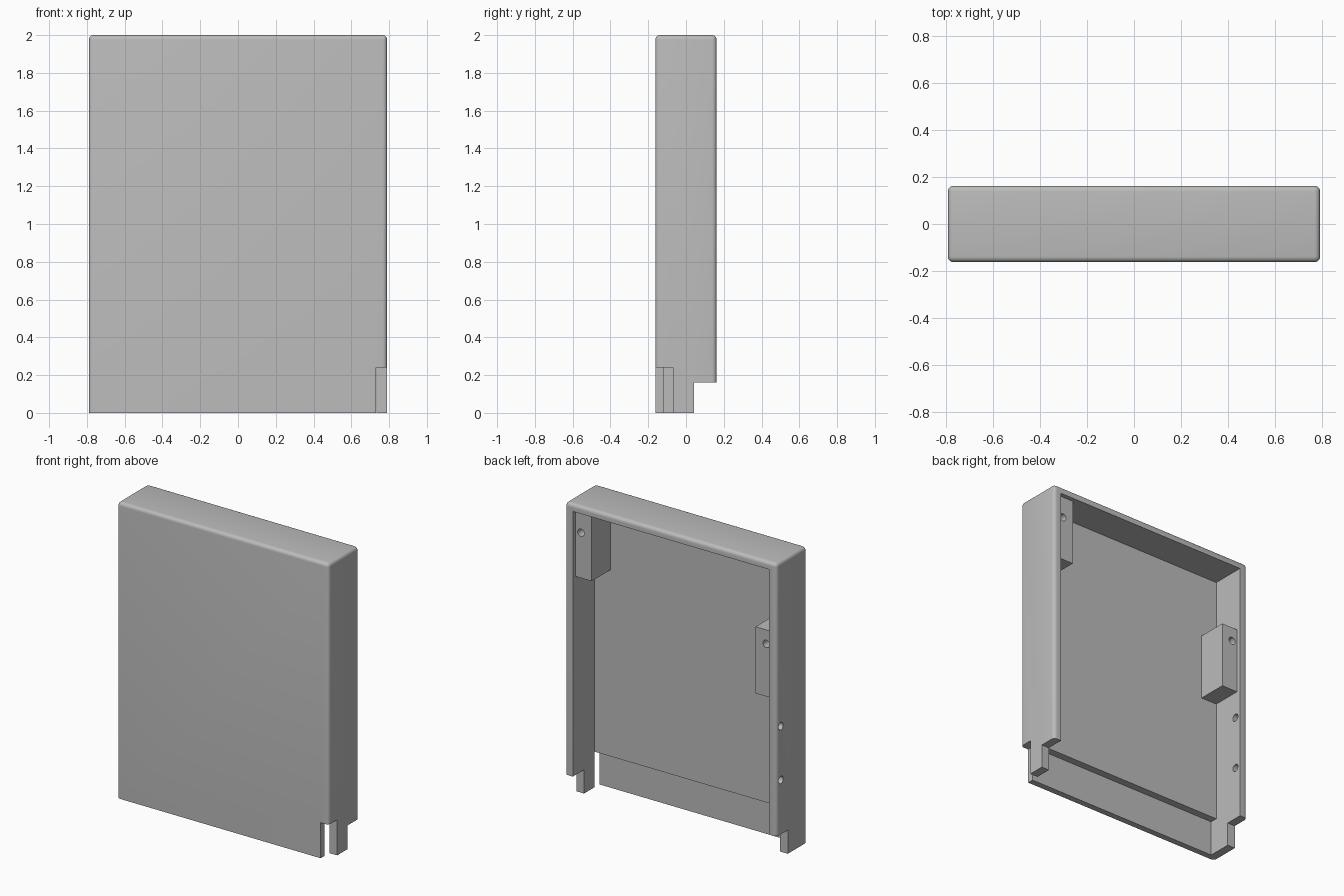
import bpy, bmesh, math
from mathutils import Matrix, Vector

old = bpy.data.objects.get("Cube")
if old:
    bpy.data.objects.remove(old, do_unlink=True)

grey = bpy.data.materials.new("plain grey")
grey.use_nodes = True
grey.diffuse_color = (0.5, 0.5, 0.5, 1)
grey.node_tree.nodes["Principled BSDF"].inputs["Base Color"].default_value = (0.5, 0.5, 0.5, 1)


def finish(name, bm):
    mesh = bpy.data.meshes.new(name)
    bm.to_mesh(mesh)
    bm.free()
    mesh.materials.append(grey)
    obj = bpy.data.objects.new(name, mesh)
    bpy.context.collection.objects.link(obj)
    return obj


def box(name, xs, ys, zs, radius=0):
    """Box from ranges; a radius rounds every edge except those on the base."""
    bm = bmesh.new()
    bmesh.ops.create_cube(bm, size=1)
    for v in bm.verts:
        v.co = Vector([r[0] if c < 0 else r[1] for c, r in zip(v.co, (xs, ys, zs))])
    if radius:
        edges = [e for e in bm.edges if max(v.co.z for v in e.verts) > zs[0] + 0.01]
        bmesh.ops.bevel(bm, geom=edges, offset=radius, segments=5,
                        profile=0.5, affect='EDGES')
    return finish(name, bm)


def drill(name, centre, axis, length, radius=0.025):
    """Cylinder along the x or y axis."""
    bm = bmesh.new()
    turn = Matrix.Rotation(math.pi / 2, 4, 'Y' if axis == 'X' else 'X')
    bmesh.ops.create_cone(bm, cap_ends=True, segments=24, radius1=radius,
                          radius2=radius, depth=length,
                          matrix=Matrix.Translation(centre) @ turn)
    return finish(name, bm)


def activate(obj):
    bpy.ops.object.select_all(action='DESELECT')
    obj.select_set(True)
    bpy.context.view_layer.objects.active = obj


def cut(obj, cutters):
    activate(obj)
    for c in cutters:
        c.hide_render = True
        mod = obj.modifiers.new("cut", 'BOOLEAN')
        mod.operation, mod.solver, mod.object = 'DIFFERENCE', 'EXACT', c
        bpy.ops.object.modifier_apply(modifier=mod.name)
        bpy.data.objects.remove(c, do_unlink=True)
    bpy.ops.object.shade_smooth_by_angle(angle=math.radians(30))


W, D = 0.79, 0.162       # half width and half depth
INNER = 0.732            # inner face of the side walls
PANEL = -0.07            # inner face of the front panel

# Rounded shell, open at the back and underneath
shell = box("cover_shell", (-W, W), (-D, D), (0, 2), radius=0.024)
cut(shell, [
    box("cavity", (-INNER, INNER), (PANEL, 1), (-1, 1.95)),
    box("thin_lower_panel", (-INNER, INNER), (-0.12, 0), (-1, 0.24)),
    box("rear_foot_notch", (-1, 1), (0.042, 1), (-1, 0.16)),
    box("front_corner_notch", (0.73, 1), (-1, PANEL), (-1, 0.24)),
] + [drill("wall_hole", (-0.76, 0.116, z), 'X', 0.3) for z in (0.89, 0.527)])

# Screw blocks on the inner walls, each with a blind hole in its back face
for name, side, bottom, hole_z in (("left_screw_block", 1, 1.5, 1.805),
                                   ("right_screw_block", -1, 1.07, 1.425)):
    xs = sorted((side * 0.612, side * (INNER + 0.005)))
    block = box(name, xs, (PANEL - 0.005, 0.132), (bottom, bottom + 0.45))
    cut(block, [drill("screw_hole", (side * 0.692, 0.132, hole_z), 'Y', 0.2)])
